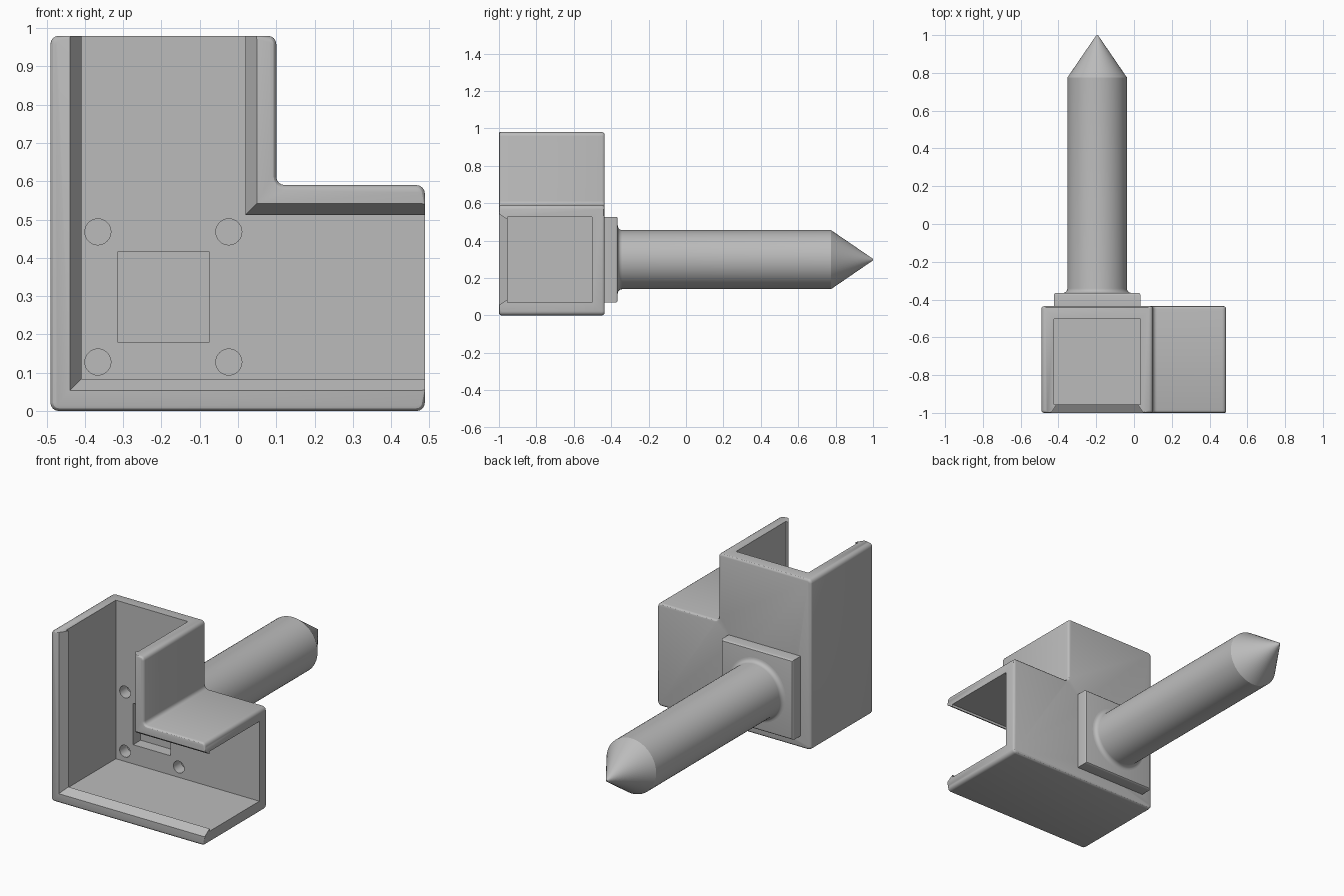
import bpy, bmesh, math
from mathutils import Matrix

cube = bpy.data.objects.get("Cube")
if cube:
    bpy.data.objects.remove(cube, do_unlink=True)

grey = bpy.data.materials.new("plain grey")
grey.use_nodes = True
grey.diffuse_color = (0.5, 0.5, 0.5, 1)
grey.node_tree.nodes["Principled BSDF"].inputs["Base Color"].default_value = (0.5, 0.5, 0.5, 1)

CX, CZ = -0.195, 0.298          # post axis
FRONT, INNER, BACK, FLANGE = -1.0, -0.503, -0.435, -0.365


def to_object(name, bm):
    bmesh.ops.recalc_face_normals(bm, faces=bm.faces)
    mesh = bpy.data.meshes.new(name)
    bm.to_mesh(mesh)
    bm.free()
    mesh.materials.append(grey)
    obj = bpy.data.objects.new(name, mesh)
    bpy.context.collection.objects.link(obj)
    return obj


def activate(obj):
    bpy.ops.object.select_all(action='DESELECT')
    obj.select_set(True)
    bpy.context.view_layer.objects.active = obj


def smooth(obj):
    activate(obj)
    bpy.ops.object.shade_smooth_by_angle(angle=math.radians(30))


def loft(loops):
    """Capped solid through (y, [(x, z), ...]) cross-sections."""
    bm = bmesh.new()
    rings = [[bm.verts.new((x, y, z)) for x, z in pts] for y, pts in loops]
    for a, b in zip(rings, rings[1:]):
        for i in range(len(a)):
            j = (i + 1) % len(a)
            bm.faces.new((a[i], a[j], b[j], b[i]))
    bm.faces.new(rings[0])
    bm.faces.new(rings[-1])
    bmesh.ops.recalc_face_normals(bm, faces=bm.faces)
    return bm


def ell(x0, z0, x1, z1, right, top):
    return [(x0, z0), (right, z0), (right, z1), (x1, z1), (x1, top), (x0, top)]


def circle(x, z, r, n):
    return [(x + r * math.cos(math.tau * i / n), z + r * math.sin(math.tau * i / n)) for i in range(n)]


def square(h):
    return [(CX - h, CZ - h), (CX + h, CZ - h), (CX + h, CZ + h), (CX - h, CZ + h)]


def cut(obj, cutter):
    mod = obj.modifiers.new("cut", 'BOOLEAN')
    mod.operation, mod.solver, mod.object = 'DIFFERENCE', 'EXACT', cutter
    activate(obj)
    bpy.ops.object.modifier_apply(modifier=mod.name)
    bpy.data.objects.remove(cutter, do_unlink=True)


# Elbow body: rounded corners, then rounded rims except at the open channel ends
outline = ell(-0.49, 0, 0.10, 0.59, 0.488, 0.98)
bm = loft([(FRONT, outline), (BACK, outline)])
corners = [e for e in bm.edges if abs(e.verts[0].co.y - e.verts[1].co.y) > 0.1]
bmesh.ops.bevel(bm, geom=corners, offset=0.022, segments=4, profile=0.5, affect='EDGES')


def is_rim(e):
    a, b = e.verts[0].co, e.verts[1].co
    if abs(a.y - b.y) > 0.1:
        return False
    at_end = min(a.z, b.z) > 0.979 or min(a.x, b.x) > 0.487
    return a.y > -0.5 or not at_end


bmesh.ops.bevel(bm, geom=[e for e in bm.edges if is_rim(e)], offset=0.014,
                segments=3, profile=0.5, affect='EDGES')
body = to_object("elbow_channel", bm)


# Channel cavity with a flared retaining lip along the front opening
def channel(d):
    h = 0.229 - d
    return ell(CX - h, CZ - h, CX + h, CZ + h, 0.7, 1.2)


cavity = [(INNER, 0), (-0.955, 0), (-0.955, 0.015), (FRONT, -0.015), (-1.03, -0.035)]
cut(body, to_object("cavity_cutter", loft([(y, channel(d)) for y, d in cavity])))

# Square pocket and four screw holes through the back plate
cut(body, to_object("pocket_cutter", loft([(-0.55, square(0.119)), (-0.40, square(0.119))])))
for sx in (-1, 1):
    for sz in (-1, 1):
        ring = circle(CX + 0.171 * sx, CZ + 0.17 * sz, 0.034, 32)
        cut(body, to_object("hole_cutter", loft([(-0.55, ring), (-0.40, ring)])))
smooth(body)

# Square mounting flange
bm = loft([(BACK, square(0.229)), (FLANGE, square(0.229))])
face_rim = [e for e in bm.edges if all(v.co.y > FLANGE - 0.01 for v in e.verts)]
bmesh.ops.bevel(bm, geom=face_rim, offset=0.012, segments=3, profile=0.5, affect='EDGES')
smooth(to_object("mounting_flange", bm))

# Round post with a filleted foot and a conical point
R, F = 0.158, 0.024
profile = [(FLANGE - 0.01, R + F)]
for i in range(6):
    a = math.pi / 2 * i / 5
    profile.append((FLANGE + F * (1 - math.cos(a)), R + F * (1 - math.sin(a))))
profile += [(0.775, R), (1.0, 0.004)]
smooth(to_object("pointed_post", loft([(y, circle(CX, CZ, r, 64)) for y, r in profile])))
